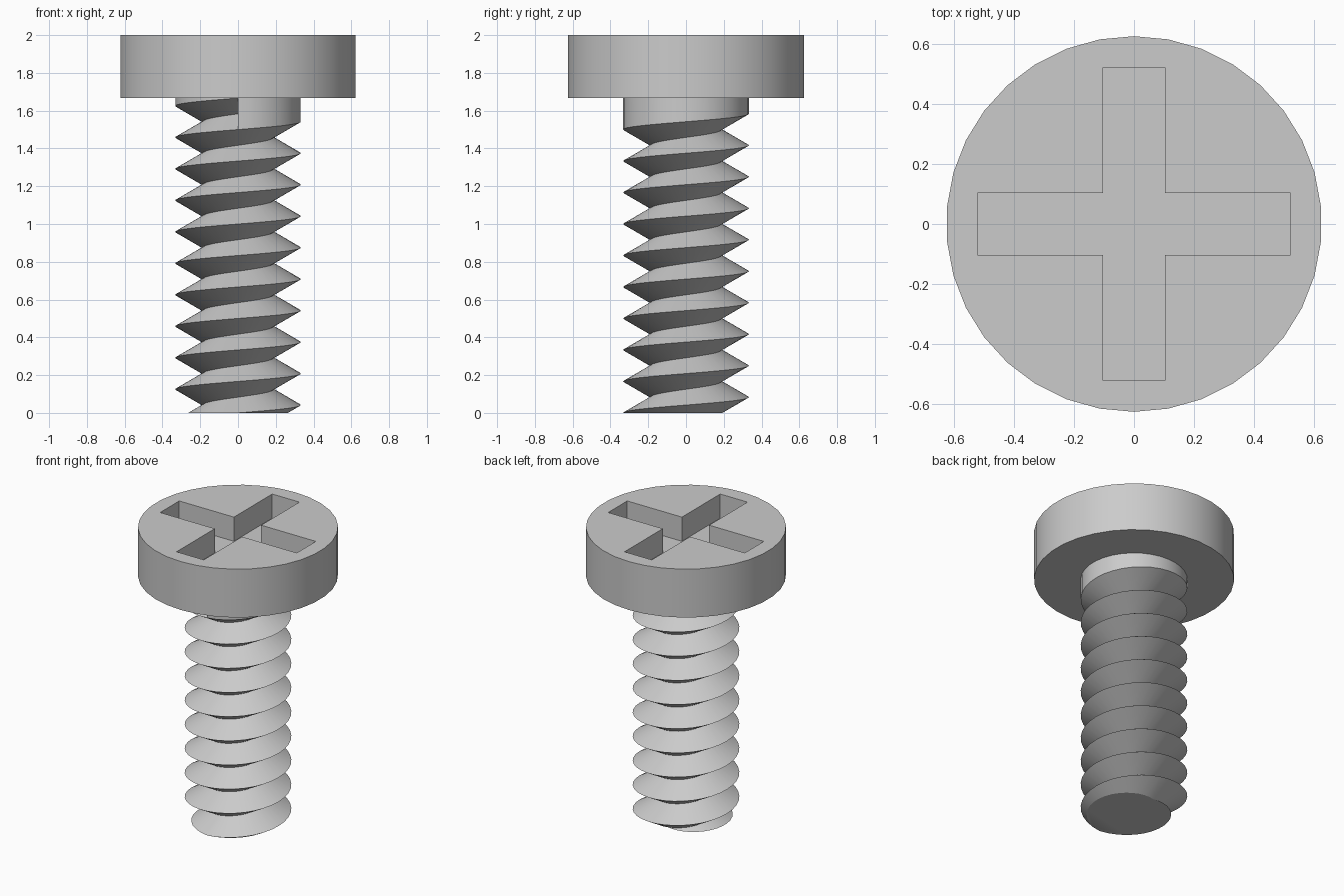
import bpy
import bmesh
from math import sin, cos, pi, radians
from mathutils import Matrix

if "Cube" in bpy.data.objects:
    bpy.data.objects.remove(bpy.data.objects["Cube"], do_unlink=True)

SIDES = 34
HEAD_R, HEAD_Z, TOP = 0.625, 5 / 3, 2.0
CREST_R, ROOT_R, PITCH, TURNS = 1 / 3, 0.1875, 1 / 6, 10

steel = bpy.data.materials.new("steel_grey")
steel.use_nodes = True
steel.diffuse_color = (0.6, 0.6, 0.6, 1)
steel.node_tree.nodes["Principled BSDF"].inputs["Base Color"].default_value = (0.6, 0.6, 0.6, 1)


def make_object(name, bm):
    bmesh.ops.recalc_face_normals(bm, faces=bm.faces)
    mesh = bpy.data.meshes.new(name)
    bm.to_mesh(mesh)
    bm.free()
    obj = bpy.data.objects.new(name, mesh)
    mesh.materials.append(steel)
    bpy.context.collection.objects.link(obj)
    return obj


def activate(obj):
    bpy.ops.object.select_all(action='DESELECT')
    obj.select_set(True)
    bpy.context.view_layer.objects.active = obj


# Head: a flat disc
bm = bmesh.new()
bmesh.ops.create_cone(bm, cap_ends=True, segments=SIDES, radius1=HEAD_R, radius2=HEAD_R,
                      depth=TOP - HEAD_Z, matrix=Matrix.Translation((0, 0, (TOP + HEAD_Z) / 2)))
head = make_object("screw_head", bm)

# Cross-shaped driver slot, cut into the head
bm = bmesh.new()
a, b = 0.104, 0.521
outline = []
for c, s in ((1, 0), (0, 1), (-1, 0), (0, -1)):
    for x, y in ((b, -a), (b, a), (a, a)):
        outline.append(bm.verts.new((x * c - y * s, x * s + y * c, TOP - PITCH)))
base = bm.faces.new(outline)
raised = bmesh.ops.extrude_face_region(bm, geom=[base])["geom"]
bmesh.ops.translate(bm, vec=(0, 0, 0.4),
                    verts=[g for g in raised if isinstance(g, bmesh.types.BMVert)])
cutter = make_object("slot_cutter", bm)
cutter.hide_render = True
cut = head.modifiers.new("slot", 'BOOLEAN')
cut.operation = 'DIFFERENCE'
cut.solver = 'EXACT'
cut.object = cutter
activate(head)
bpy.ops.object.modifier_apply(modifier=cut.name)
bpy.data.objects.remove(cutter, do_unlink=True)

# Threaded shank: crest and root helices joined by two sloping flanks
bm = bmesh.new()


def helix_point(step, radius, z):
    angle = 2 * pi * step / SIDES - pi / 2
    return bm.verts.new((radius * cos(angle), radius * sin(angle), z))


first, last = -SIDES, TURNS * SIDES
collar_start = last - SIDES
crest, root, rim = {}, {}, {}
for i in range(first, last + 1):
    z = i * PITCH / SIDES
    crest[i] = helix_point(i, CREST_R, z)
    root[i] = helix_point(i, ROOT_R, z - PITCH / 2)
    if i >= collar_start:
        rim[i] = crest[last] if i == last else helix_point(i, CREST_R, HEAD_Z)

for i in range(first, last):
    bm.faces.new((root[i], root[i + 1], crest[i + 1], crest[i]))
    if i < collar_start:
        j = i + SIDES
        bm.faces.new((crest[i], crest[i + 1], root[j + 1], root[j]))
    else:
        # Plain collar filling the last turn below the head
        ring = [crest[i], crest[i + 1], rim[i + 1], rim[i]]
        bm.faces.new(list(dict.fromkeys(ring)))

# Radial step where the thread runs into the collar
bm.faces.new((crest[collar_start], root[last], crest[last], rim[collar_start])
             if (rim[collar_start].co - crest[last].co).length > 1e-4
             else (crest[collar_start], root[last], crest[last]))
bmesh.ops.remove_doubles(bm, verts=bm.verts, dist=1e-5)

# Flat tip
result = bmesh.ops.bisect_plane(bm, geom=bm.verts[:] + bm.edges[:] + bm.faces[:], dist=1e-5,
                                plane_co=(0, 0, 0), plane_no=(0, 0, 1), clear_inner=True)
rim_edges = [e for e in bm.edges if e.is_boundary and all(abs(v.co.z) < 1e-4 for v in e.verts)]
bmesh.ops.contextual_create(bm, geom=rim_edges)
shank = make_object("threaded_shank", bm)

for obj in (head, shank):
    activate(obj)
    bpy.ops.object.shade_smooth_by_angle(angle=radians(30))
